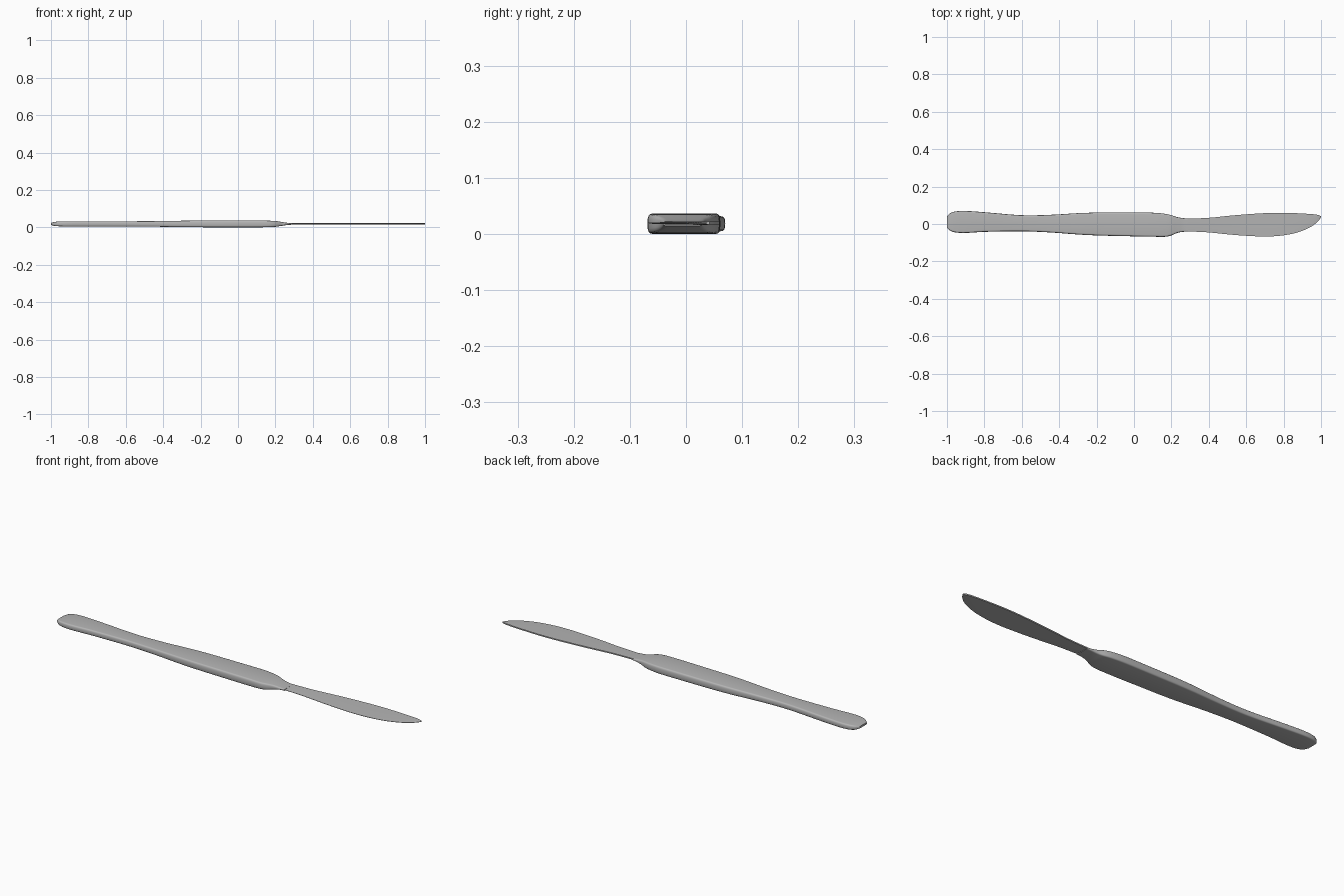
import bpy, bmesh, math

if "Cube" in bpy.data.objects:
    bpy.data.objects.remove(bpy.data.objects["Cube"])

# Dark steel shared by both parts
steel = bpy.data.materials.new("dark_steel")
steel.diffuse_color = (0.46, 0.46, 0.46, 1.0)
steel.use_nodes = True
steel.node_tree.nodes["Principled BSDF"].inputs["Base Color"].default_value = steel.diffuse_color


def smooth_sample(rows, steps):
    """Catmull-Rom style interpolation of station rows, with x as first value."""
    def slope(i, k):
        a, b = rows[max(i - 1, 0)], rows[min(i + 1, len(rows) - 1)]
        return (b[k] - a[k]) / (b[0] - a[0])
    out = []
    for i in range(len(rows) - 1):
        p, q = rows[i], rows[i + 1]
        h = q[0] - p[0]
        for s in range(steps):
            t = s / steps
            row = [p[0] + h * t]
            for k in range(1, len(p)):
                row.append((2*t**3 - 3*t*t + 1) * p[k] + (t**3 - 2*t*t + t) * h * slope(i, k)
                           + (3*t*t - 2*t**3) * q[k] + (t**3 - t*t) * h * slope(i + 1, k))
            out.append(row)
    return out + [list(rows[-1])]


def loft(name, rings, angle):
    bm = bmesh.new()
    loops = [[bm.verts.new(p) for p in ring] for ring in rings]
    n = len(loops[0])
    for a, b in zip(loops, loops[1:]):
        for j in range(n):
            bm.faces.new((a[j], a[(j + 1) % n], b[(j + 1) % n], b[j]))
    bm.faces.new(loops[0])
    bm.faces.new(loops[-1])
    bmesh.ops.recalc_face_normals(bm, faces=bm.faces)
    me = bpy.data.meshes.new(name)
    bm.to_mesh(me)
    bm.free()
    me.materials.append(steel)
    ob = bpy.data.objects.new(name, me)
    bpy.context.collection.objects.link(ob)
    bpy.ops.object.select_all(action='DESELECT')
    ob.select_set(True)
    bpy.context.view_layer.objects.active = ob
    bpy.ops.object.shade_smooth_by_angle(angle=math.radians(angle))
    return ob


def handle_ring(x, lo, hi, half):
    # flat top and bottom with rounded flanks
    r = min(0.009, (hi - lo) * 0.2)
    zc, pts = 0.0185, []
    for side, edge in ((1, hi - r), (-1, lo + r)):
        for i in range(9):
            a = math.pi * (i / 8 - 0.5)
            c, s = math.cos(a), math.sin(a)
            y = edge + side * r * abs(c) ** 0.7
            z = zc + side * half * math.copysign(abs(s) ** 0.7, s)
            pts.append((x, y, z))
    return pts


def blade_ring(x, lo, hi):
    # wedge: thicker spine at +y, thin cutting edge at -y
    w = hi - lo
    zc, t = 0.0195, 0.003
    return [(x, hi, zc - t), (x, hi, zc + t), (x, lo + w * 0.35, zc + t * 0.85),
            (x, lo, zc + 0.0008), (x, lo, zc - 0.0008), (x, lo + w * 0.35, zc - t * 0.85)]


# Handle stations: x, lower y, upper y, half thickness
handle = [
    (-1.0, -0.020, 0.040, 0.005), (-0.985, -0.034, 0.056, 0.010),
    (-0.96, -0.044, 0.066, 0.0125), (-0.91, -0.048, 0.070, 0.0135),
    (-0.80, -0.042, 0.063, 0.0138), (-0.60, -0.039, 0.047, 0.014),
    (-0.45, -0.045, 0.049, 0.0148), (-0.25, -0.059, 0.060, 0.0175),
    (0.0, -0.066, 0.061, 0.0183), (0.11, -0.068, 0.060, 0.0182),
    (0.17, -0.068, 0.054, 0.017), (0.20, -0.061, 0.047, 0.0155),
    (0.23, -0.048, 0.037, 0.011), (0.26, -0.042, 0.032, 0.0065),
    (0.29, -0.041, 0.029, 0.004)]
loft("handle", [handle_ring(*r) for r in smooth_sample(handle, 4)], 50)

# Blade stations: x, lower y, upper y
blade = [
    (0.25, -0.038, 0.029), (0.30, -0.040, 0.029), (0.40, -0.045, 0.033),
    (0.52, -0.057, 0.045), (0.62, -0.064, 0.053), (0.70, -0.067, 0.058),
    (0.78, -0.063, 0.060), (0.86, -0.049, 0.058), (0.92, -0.028, 0.055),
    (0.96, -0.006, 0.052), (0.985, 0.016, 0.048), (1.0, 0.036, 0.042)]
loft("blade", [blade_ring(*r) for r in smooth_sample(blade, 4)], 30)
